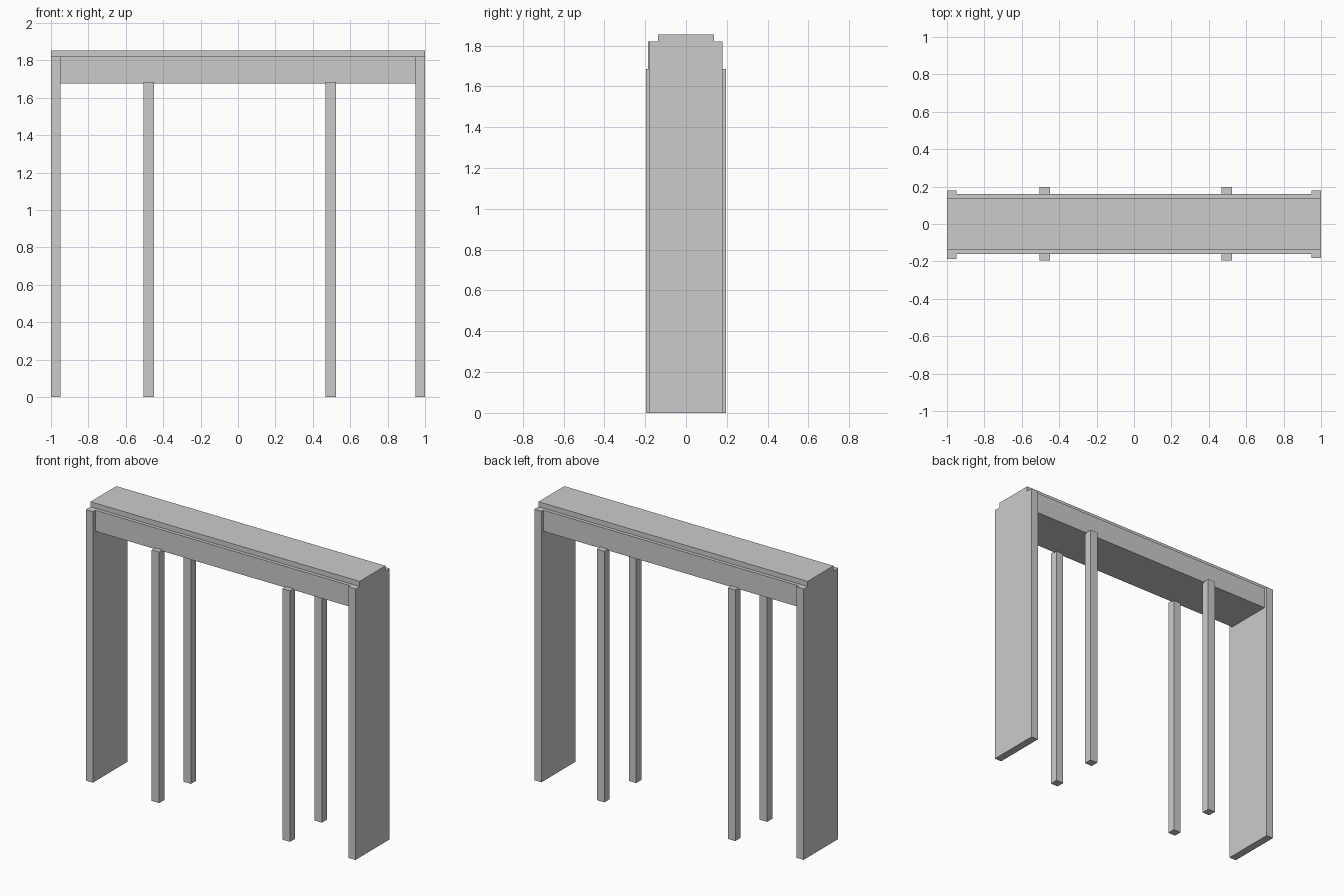
import bpy, bmesh

if "Cube" in bpy.data.objects:
    bpy.data.objects.remove(bpy.data.objects["Cube"])


def box(name, x0, x1, y0, y1, z0, z1):
    """Axis-aligned box from its extents."""
    bm = bmesh.new()
    bmesh.ops.create_cube(bm, size=1.0)
    for v in bm.verts:
        v.co.x = x0 if v.co.x < 0 else x1
        v.co.y = y0 if v.co.y < 0 else y1
        v.co.z = z0 if v.co.z < 0 else z1
    mesh = bpy.data.meshes.new(name)
    bm.to_mesh(mesh)
    bm.free()
    ob = bpy.data.objects.new(name, mesh)
    bpy.context.collection.objects.link(ob)
    return ob


# End panels
box("left_end_panel", -1.0, -0.948, -0.187, 0.18, 0.0, 1.82)
box("right_end_panel", 0.948, 1.0, -0.182, 0.18, 0.0, 1.82)

# Deep beam between the panels
box("beam", -0.948, 0.948, -0.16, 0.16, 1.678, 1.82)

# Narrower cap running the full length
box("top_cap", -1.0, 1.0, -0.137, 0.137, 1.82, 1.854)

# Four square posts, lapped slightly into the beam
for side, x0 in (("left", -0.504), ("right", 0.469)):
    for row, y0 in (("front", -0.196), ("back", 0.142)):
        box(f"{row}_{side}_post", x0, x0 + 0.055, y0, y0 + 0.055, 0.0, 1.686)
